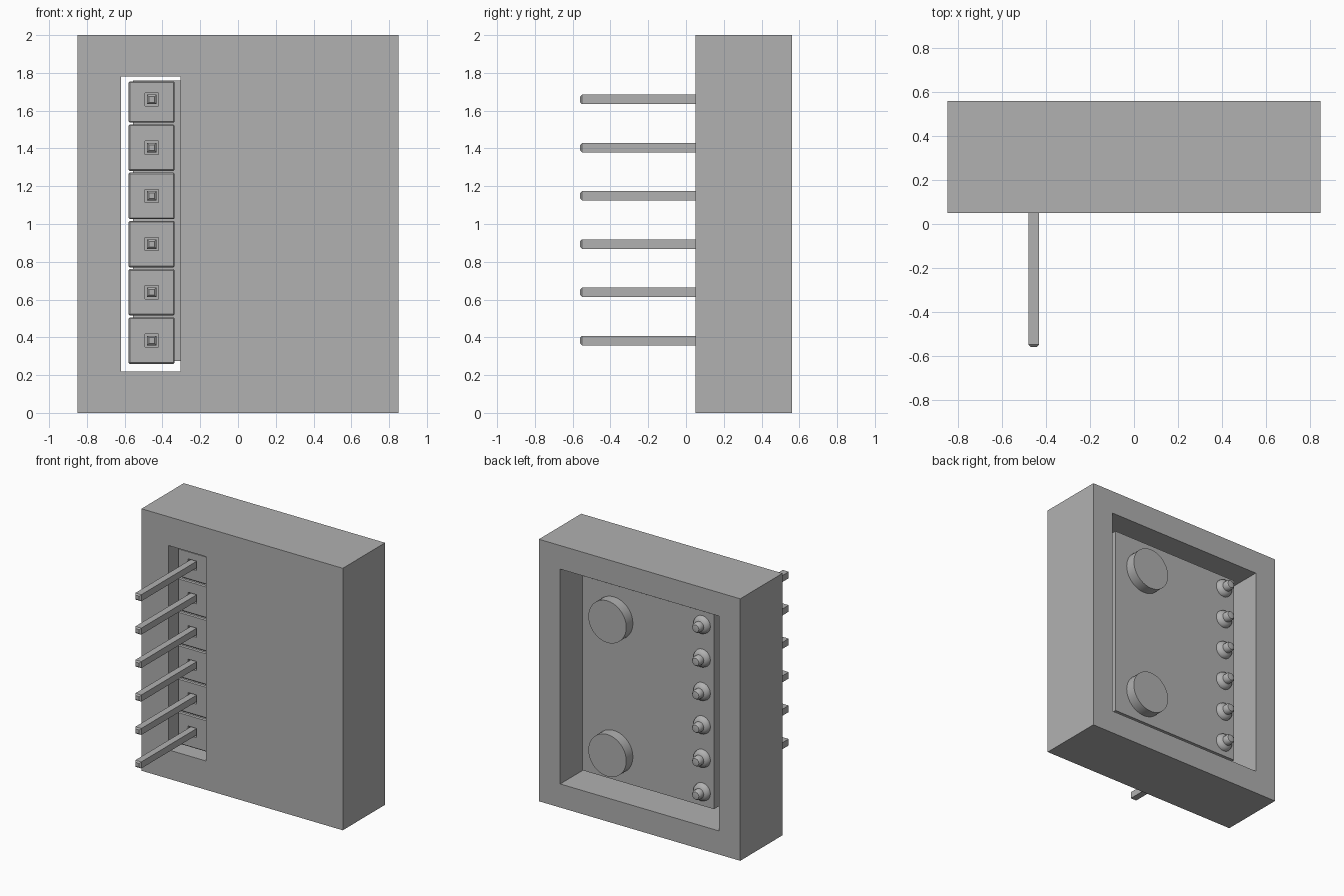
import bpy, bmesh, math
from mathutils import Matrix, Vector

if "Cube" in bpy.data.objects:
    bpy.data.objects.remove(bpy.data.objects["Cube"], do_unlink=True)

grey = bpy.data.materials.new("plain_grey")
grey.use_nodes = True
GREY = (0.44, 0.44, 0.44, 1)
grey.diffuse_color = GREY
grey.node_tree.nodes["Principled BSDF"].inputs["Base Color"].default_value = GREY


def finish(name, bm, smooth=False):
    bmesh.ops.recalc_face_normals(bm, faces=bm.faces[:])
    mesh = bpy.data.meshes.new(name)
    bm.to_mesh(mesh)
    bm.free()
    obj = bpy.data.objects.new(name, mesh)
    bpy.context.collection.objects.link(obj)
    mesh.materials.append(grey)
    if smooth:
        bpy.ops.object.select_all(action='DESELECT')
        obj.select_set(True)
        bpy.context.view_layer.objects.active = obj
        bpy.ops.object.shade_smooth_by_angle(angle=math.radians(40))
    return obj


def box_mesh(lo, hi):
    lo, hi = Vector(lo), Vector(hi)
    bm = bmesh.new()
    bmesh.ops.create_cube(bm, size=1, matrix=Matrix.Translation((lo + hi) / 2)
                          @ Matrix.Diagonal((*(hi - lo), 1)))
    bm.normal_update()
    return bm


def front_face(bm):
    bm.normal_update()
    return min((f for f in bm.faces if f.normal.y < -0.9),
               key=lambda f: f.calc_center_median().y)


def lathe(name, x, z, y, profile, steps):
    # Profile points are (radius, distance behind the board)
    bm = bmesh.new()
    vs = [bm.verts.new((x + r, y + h, z)) for r, h in profile]
    edges = [bm.edges.new(p) for p in zip(vs, vs[1:])]
    bmesh.ops.spin(bm, geom=vs + edges, cent=(x, y, z), axis=(0, 1, 0),
                   angle=2 * math.pi, steps=steps)
    bmesh.ops.remove_doubles(bm, verts=bm.verts[:], dist=1e-5)
    return finish(name, bm, True)


# Housing: block with a rear pocket and a front slot
case = finish("housing", box_mesh((-0.85, 0.05, 0), (0.85, 0.56, 2)))
cutters = [((-0.67, 0.23, 0.18), (0.67, 0.7, 1.82)),
           ((-0.62, -0.1, 0.22), (-0.305, 0.4, 1.78))]
for lo, hi in cutters:
    cutter = finish("housing_cutter", box_mesh(lo, hi))
    cutter.hide_render = True
    mod = case.modifiers.new("cut", 'BOOLEAN')
    mod.operation, mod.solver, mod.object = 'DIFFERENCE', 'EXACT', cutter
    bpy.context.view_layer.objects.active = case
    bpy.ops.object.modifier_apply(modifier=mod.name)
    bpy.data.objects.remove(cutter, do_unlink=True)

# Circuit board inside the pocket
BACK = 0.455
finish("circuit_board", box_mesh((-0.555, 0.355, 0.275), (0.555, BACK, 1.76)))

# Two round parts on the rear of the board
for label, z in (("lower", 0.49), ("upper", 1.51)):
    lathe(label + "_disc", 0.29, z, BACK,
          [(0, 0), (0.16, 0), (0.16, 0.08), (0, 0.08)], 40)

# Pin header: plastic block, pin and solder joint for each position
PX = -0.457
for i in range(6):
    z = 0.383 + 0.2553 * i
    top = min(z + 0.123, 1.755)
    bm = box_mesh((-0.58, 0.10, z - 0.123), (-0.335, 0.355, top))
    bmesh.ops.bevel(bm, geom=bm.edges[:], offset=0.007, segments=1, affect='EDGES')
    # Square recess around the pin
    face = front_face(bm)
    bmesh.ops.inset_individual(bm, faces=[face], thickness=0.07)
    for v in face.verts:
        c = face.calc_center_median()
        break
    for v in face.verts:
        v.co.x = PX + math.copysign(0.035, v.co.x - c.x)
        v.co.z = z + math.copysign(0.035, v.co.z - c.z)
    ret = bmesh.ops.extrude_discrete_faces(bm, faces=[face])["faces"][0]
    for v in ret.verts:
        v.co.y += 0.03
    finish("header_block_%d" % (i + 1), bm)

    # Square pin with a chamfered tip
    bm = box_mesh((PX - 0.025, -0.56, z - 0.025), (PX + 0.025, 0.48, z + 0.025))
    bmesh.ops.bevel(bm, geom=list(front_face(bm).edges), offset=0.01,
                    segments=1, affect='EDGES')
    finish("pin_%d" % (i + 1), bm)

    # Flared solder joint with a rounded tip
    lathe("solder_joint_%d" % (i + 1), PX, z, BACK,
          [(0.068, 0), (0.064, 0.018), (0.05, 0.03), (0.037, 0.036),
           (0.037, 0.07), (0.028, 0.083), (0, 0.088)], 20)
